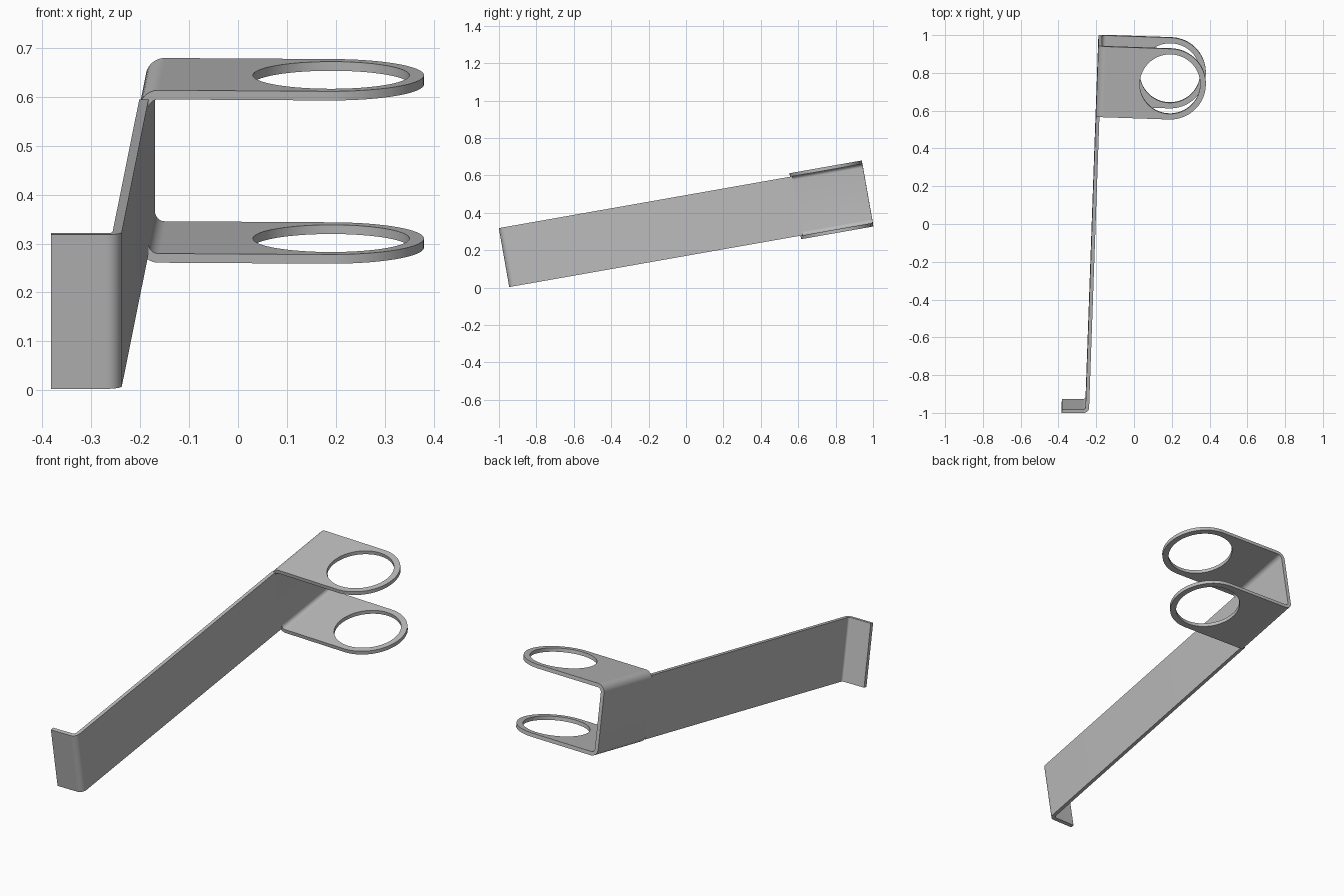
import bpy
from math import radians, pi, cos, sin, tan
from mathutils import Vector, Matrix

cube = bpy.data.objects.get("Cube")
if cube:
    bpy.data.objects.remove(cube, do_unlink=True)

steel = bpy.data.materials.new("grey steel")
steel.use_nodes = True
steel.diffuse_color = (0.5, 0.5, 0.5, 1)
steel.node_tree.nodes["Principled BSDF"].inputs["Base Color"].default_value = (0.5, 0.5, 0.5, 1)

# The bracket is pitched up and turned slightly; parts are laid out in its own frame
FRAME = Matrix.Rotation(radians(10), 4, 'X') @ Matrix.Rotation(radians(-2), 4, 'Z')
T = 0.019                        # sheet thickness
OUT, INN = -0.225, -0.206        # outer and inner faces of the long plate
LOW, HIGH = 0.148, 0.506         # outer faces of the two flanges
START, END = 0.657, 1.037        # flange extent along the plate
BEND = 0.04                      # outer bend radius
MID, R = (START + END) / 2, (END - START) / 2
RING_X, HOLE_R = 0.161, 0.16


def rounded(corners, steps=10):
    """Outline from (x, y, fillet radius) corners."""
    pts = []
    for i, (x, y, r) in enumerate(corners):
        c = Vector((x, y))
        if r == 0:
            pts.append(c)
            continue
        a = (Vector(corners[i - 1][:2]) - c).normalized()
        b = (Vector(corners[(i + 1) % len(corners)][:2]) - c).normalized()
        half = a.angle(b) / 2
        centre = c + (a + b).normalized() * r / sin(half)
        v0 = c + a * r / tan(half) - centre
        v1 = c + b * r / tan(half) - centre
        sweep = v0.angle(v1)
        for k in range(steps + 1):
            t = k / steps
            pts.append(centre + (v0 * sin((1 - t) * sweep) + v1 * sin(t * sweep)) / sin(sweep))
    return pts


def arc(x, y, r, a0, a1, n):
    return [Vector((x + r * cos(a0 + (a1 - a0) * k / n),
                    y + r * sin(a0 + (a1 - a0) * k / n))) for k in range(n + 1)]


def sheet(name, outlines, depth, place):
    """Filled outlines (later ones are holes) extruded evenly about their plane."""
    curve = bpy.data.curves.new(name, 'CURVE')
    curve.dimensions = '2D'
    curve.fill_mode = 'BOTH'
    curve.extrude = depth / 2
    for pts in outlines:
        s = curve.splines.new('POLY')
        s.points.add(len(pts) - 1)
        for p, co in zip(s.points, pts):
            p.co = (co.x, co.y, 0, 1)
        s.use_cyclic_u = True
    temp = bpy.data.objects.new(name + "_profile", curve)
    bpy.context.collection.objects.link(temp)
    bpy.context.view_layer.update()
    mesh = bpy.data.meshes.new_from_object(temp.evaluated_get(bpy.context.evaluated_depsgraph_get()))
    bpy.data.objects.remove(temp, do_unlink=True)
    mesh.materials.clear()
    mesh.materials.append(steel)
    ob = bpy.data.objects.new(name, mesh)
    bpy.context.collection.objects.link(ob)
    ob.matrix_world = FRAME @ place
    bpy.ops.object.select_all(action='DESELECT')
    ob.select_set(True)
    bpy.context.view_layer.objects.active = ob
    bpy.ops.object.shade_smooth_by_angle(angle=radians(30))
    return ob


# Long plate with the bent mounting foot
foot = [(INN, START, 0), (OUT, START, 0), (OUT, -0.919, 0.012), (-0.35, -0.924, 0),
        (-0.35, -0.943, 0), (INN, -0.938, 0.031)]
sheet("arm_and_foot", [rounded(foot)], HIGH - LOW - 2 * T,
      Matrix.Translation((0, 0, (HIGH + LOW) / 2)))

# Channel section joining the plate to both flanges
root = OUT + BEND
channel = [(root, LOW, 0), (root, LOW + T, 0), (INN, LOW + T, BEND - T - 0.001),
           (INN, HIGH - T, BEND - T - 0.001), (root, HIGH - T, 0), (root, HIGH, 0),
           (OUT, HIGH, BEND - 0.001), (OUT, LOW, BEND - 0.001)]
sheet("bent_channel", [rounded(channel)], END - START,
      Matrix.Translation((0, MID, 0)) @ Matrix.Rotation(pi / 2, 4, 'X'))

# Round-ended flanges with large holes
tongue = [Vector((root, START))] + arc(RING_X, MID, R, -pi / 2, pi / 2, 40) + [Vector((root, END))]
hole = arc(RING_X, MID, HOLE_R, 0, 2 * pi, 72)[:-1]
for name, z in (("lower_ring_flange", LOW + T / 2), ("upper_ring_flange", HIGH - T / 2)):
    sheet(name, [tongue, hole], T, Matrix.Translation((0, 0, z)))
